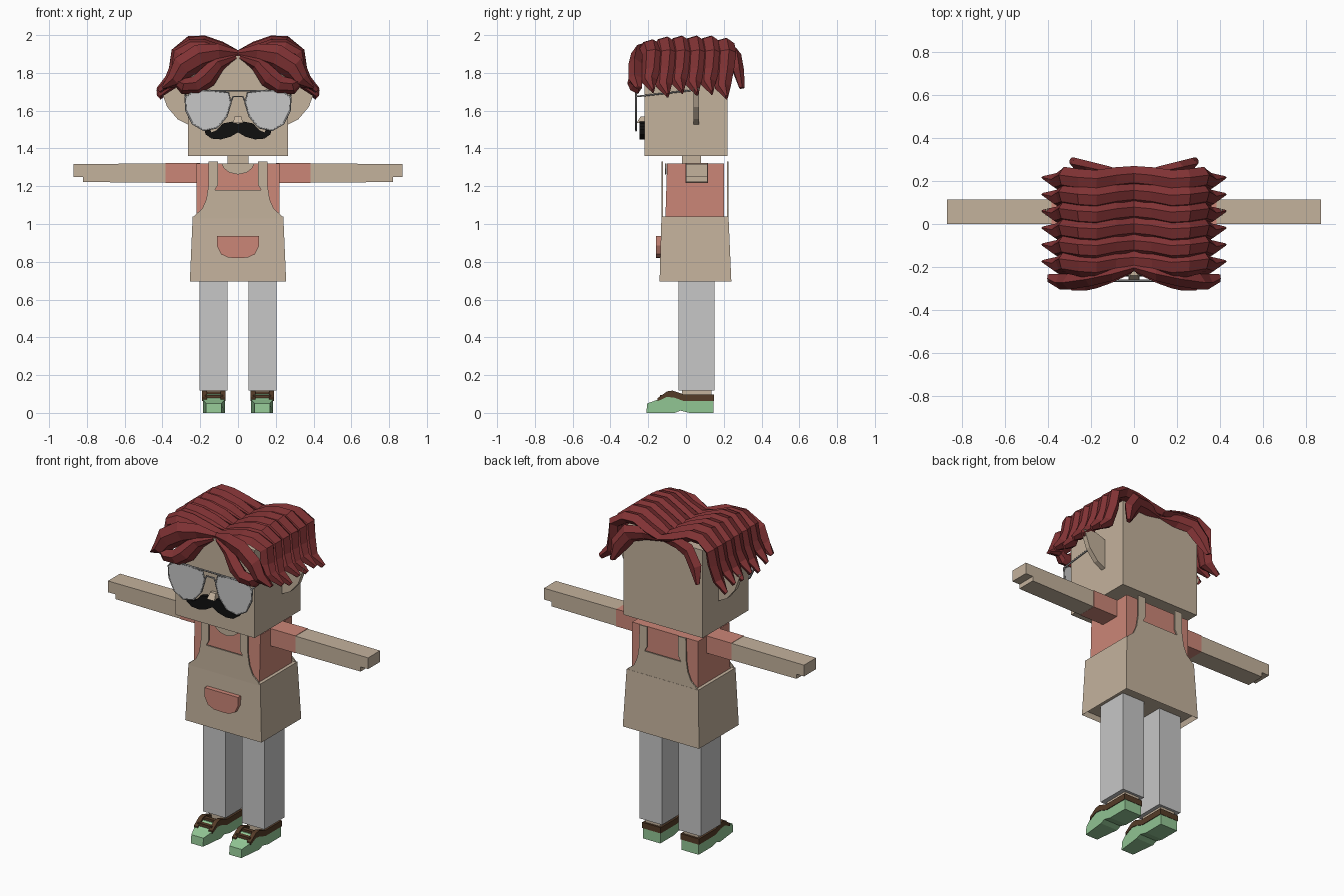
import bpy, bmesh
from mathutils import Vector

if "Cube" in bpy.data.objects:
    bpy.data.objects.remove(bpy.data.objects["Cube"], do_unlink=True)


def material(name, r, g, b):
    m = bpy.data.materials.new(name)
    m.use_nodes = True
    m.diffuse_color = (r, g, b, 1)
    m.node_tree.nodes["Principled BSDF"].inputs["Base Color"].default_value = (r, g, b, 1)
    return m


TAN = material("tan", .55, .445, .335)
GREY = material("light grey", .57, .57, .57)
SALMON = material("salmon", .60, .24, .185)
RED = material("dark red", .215, .032, .034)
GREEN = material("pale green", .29, .57, .30)
BROWN = material("brown", .09, .045, .021)
BLACK = material("black", .005, .005, .005)
STEEL = material("steel grey", .26, .26, .26)
SIDES = ((1, "left"), (-1, "right"))


def finish(name, bm, mat):
    bmesh.ops.recalc_face_normals(bm, faces=bm.faces)
    me = bpy.data.meshes.new(name)
    bm.to_mesh(me)
    bm.free()
    me.materials.append(mat)
    ob = bpy.data.objects.new(name, me)
    bpy.context.collection.objects.link(ob)
    return ob


def loft(name, rings, mat, s=1, recess=None):
    """Skin a list of equal rings and cap both ends; s mirrors in x."""
    bm = bmesh.new()
    loops = [[bm.verts.new((p[0] * s, p[1], p[2])) for p in r] for r in rings]
    n = len(loops[0])
    for a, b in zip(loops, loops[1:]):
        for i in range(n):
            j = (i + 1) % n
            bm.faces.new((a[i], a[j], b[j], b[i]))
    base = bm.faces.new(loops[0])
    bm.faces.new(loops[-1])
    if recess:
        bmesh.ops.recalc_face_normals(bm, faces=bm.faces)
        bmesh.ops.inset_region(bm, faces=[base], thickness=recess)
        bmesh.ops.translate(bm, verts=base.verts, vec=(0, 0, 0.03))
    return finish(name, bm, mat)


def rect(x0, x1, y0, y1, z):
    return [(x0, y0, z), (x1, y0, z), (x1, y1, z), (x0, y1, z)]


def box(name, x0, x1, y0, y1, z0, z1, mat, s=1):
    return loft(name, [rect(x0, x1, y0, y1, z0), rect(x0, x1, y0, y1, z1)], mat, s)


def plate(name, outline, y0, y1, mat, s=1):
    """Front outline (x, z) extruded along y."""
    return loft(name, [[(x, y, z) for x, z in outline] for y in (y0, y1)], mat, s)


def both(half):
    """Complete a half outline that runs between two points on x = 0."""
    return half + [(-x, z) for x, z in reversed(half) if x > 0]


def wire(name, pts, mat, s=1, cyclic=False):
    cu = bpy.data.curves.new(name, "CURVE")
    cu.dimensions = "3D"
    cu.bevel_depth = 0.005
    cu.bevel_resolution = 1
    sp = cu.splines.new("POLY")
    sp.points.add(len(pts) - 1)
    for q, p in zip(sp.points, pts):
        q.co = (p[0] * s, p[1], p[2], 1)
    sp.use_cyclic_u = cyclic
    cu.materials.append(mat)
    bpy.context.collection.objects.link(bpy.data.objects.new(name, cu))


SECTION = ((-1, -.4), (-.55, .6), (.3, 1), (1, .2), (.4, -.8), (-.4, -.8))
Y = Vector((0, 1, 0))


def lock(name, pts, widths, thick, s, broad_y):
    """Hair strand swept along pts; broad_y lays its width along y."""
    pts = [Vector(p) for p in pts]
    rings = []
    for i, p in enumerate(pts):
        t = pts[min(i + 1, len(pts) - 1)] - pts[max(i - 1, 0)]
        cross = Vector((-t.z, 0, t.x)).normalized()
        w, n = (Y, cross) if broad_y else (cross, -Y if p.y < 0 else Y)
        k = thick * (.5 if i in (0, len(pts) - 1) else 1)
        rings.append([p + w * (u * widths[i]) + n * (v * k) for u, v in SECTION])
    loft(name, rings, RED, s)


# Head, neck and nose
box("head", -.265, .265, -.22, .22, 1.36, 1.89, TAN)
box("neck", -.055, .055, -.02, .08, 1.28, 1.37, TAN)
loft("nose", [rect(-.026, .026, -.262, -.21, 1.535), rect(-.018, .018, -.24, -.21, 1.57)], TAN)

# Moustache
plate("moustache", both([(0, 1.53), (.03, 1.542), (.08, 1.532), (.115, 1.495), (.14, 1.485),
      (.155, 1.515), (.177, 1.5), (.172, 1.475), (.14, 1.452), (.09, 1.448), (.04, 1.462),
      (0, 1.485)]), -.245, -.215, BLACK)

# Shirt with neckline
loft("shirt", [rect(-.22, .22, -.11, .2, 1.0), rect(-.22, .22, -.10, .2, 1.32)], SALMON)
plate("neckline", both([(0, 1.262), (.045, 1.272), (.075, 1.295), (.087, 1.321), (0, 1.321)]),
      -.112, -.104, TAN)

# Apron: hollow skirt, front and back bibs with straps, pocket
loft("apron_skirt", [rect(-.255, .255, -.14, .24, .695), rect(-.24, .24, -.13, .225, 1.04)],
     TAN, recess=.012)
bib = both([(0, 1.03), (.24, 1.03), (.225, 1.05), (.19, 1.08), (.168, 1.13), (.157, 1.2),
            (.155, 1.33), (.105, 1.33), (.105, 1.21), (.122, 1.18), (0, 1.18)])
plate("apron_front_bib", bib, -.131, -.123, TAN)
plate("apron_back_bib", bib, .216, .224, TAN)
plate("apron_pocket", both([(0, .82), (.05, .822), (.09, .84), (.112, .885), (.112, .937),
      (0, .937)]), -.16, -.13, SALMON)

lens = [(.05, 1.695), (.15, 1.707), (.24, 1.7), (.28, 1.67), (.275, 1.6), (.24, 1.53),
        (.18, 1.495), (.11, 1.51), (.06, 1.57), (.038, 1.64)]

for s, side in SIDES:
    # Ear
    plate(side + "_ear", [(.25, 1.52), (.32, 1.555), (.375, 1.62), (.412, 1.72), (.33, 1.73),
          (.25, 1.7)], .04, .07, TAN, s)

    # Glasses
    plate(side + "_lens", lens, -.267, -.262, GREY, s)
    wire(side + "_lens_rim", [(x, -.264, z) for x, z in lens], STEEL, s, True)
    wire(side + "_temple", [(.277, -.264, 1.675), (.277, .05, 1.71)], STEEL, s)

    # Sleeve and arm with stepped hand
    box(side + "_sleeve", .2, .385, -.002, .117, 1.218, 1.322, SALMON, s)
    plate(side + "_arm", [(.38, 1.219), (.82, 1.222), (.82, 1.25), (.87, 1.25), (.87, 1.318),
          (.38, 1.32)], 0, .115, TAN, s)

    # Trouser leg and ankle
    box(side + "_trouser_leg", .055, .205, -.04, .15, .118, .75, GREY, s)
    box(side + "_ankle", .078, .178, -.02, .135, .05, .12, TAN, s)

    # Shoe: green body with narrowed toe, brown rails, heel band and laces
    body = [(-.21, 0), (-.06, 0), (-.03, .012), (.02, 0), (.145, 0), (.145, .062), (-.01, .062),
            (-.06, .092), (-.1, .1), (-.15, .07), (-.205, .05)]
    rings = [[(.128 + d * (.7 if y < -.2 else 1), y, z) for y, z in body] for d in (-.058, .058)]
    loft(side + "_shoe", rings, GREEN, s)
    rail = [(.147, .062), (.147, .097), (-.01, .097), (-.07, .118), (-.1, .114), (-.15, .078),
            (-.15, .062), (-.1, .085), (-.06, .08), (-.01, .062)]
    for part, x0, x1 in (("inner", .066, .092), ("outer", .164, .19)):
        loft(f"{side}_shoe_{part}_rail", [[(x, y, z) for y, z in rail] for x in (x0, x1)],
             BROWN, s)
    box(side + "_shoe_heel_band", .07, .186, .125, .147, .062, .097, BROWN, s)
    for i, (y, z) in enumerate(((-.125, .095), (-.08, .112))):
        box(f"{side}_shoe_lace_{i}", .08, .176, y - .012, y + .012, z - .02, z, BROWN, s)

    # Hair strands draped over each side of the parting
    for i in range(6):
        y = -.19 + i * .078
        drop = (.015, -.01, .01, 0, .005, -.02)[i]
        lift = (-.02, -.005, 0, 0, 0, -.012)[i]
        path = [(0, y + .02, 1.9), (.09, y + .012, 1.93 + lift), (.18, y - .005, 1.962 + lift),
                (.25, y, 1.962 + lift), (.32, y + .012, 1.905), (.33, y + .005, 1.82),
                (.355, y - .005, 1.745 + drop), (.42, y + .015, 1.69 + drop)]
        lock(f"{side}_hair_strand_{i}", path, (.05, .052, .056, .056, .054, .05, .042, .008),
             .036, s, True)

    # Hair swept across the forehead
    lock(side + "_fringe_upper", [(0, -.2, 1.9), (.1, -.225, 1.905), (.2, -.25, 1.885),
         (.29, -.265, 1.83), (.335, -.265, 1.76), (.4, -.25, 1.72)],
         (.02, .05, .068, .065, .045, .008), .04, s, False)
    lock(side + "_fringe_lower", [(.01, -.21, 1.885), (.1, -.235, 1.85), (.165, -.26, 1.775),
         (.22, -.27, 1.735), (.29, -.27, 1.73), (.35, -.255, 1.765)],
         (.015, .04, .055, .05, .042, .01), .04, s, False)

    # Hair hanging at the back corners
    lock(side + "_nape_strand", [(0, .215, 1.89), (.11, .235, 1.9), (.2, .26, 1.885),
         (.255, .275, 1.81), (.285, .295, 1.72)],
         (.025, .045, .055, .05, .015), .032, s, False)

# Glasses bridge bars
wire("glasses_top_bar", [(-.2, -.264, 1.705), (.2, -.264, 1.705)], STEEL)
wire("glasses_bridge", [(-.042, -.264, 1.64), (-.025, -.264, 1.675), (.025, -.264, 1.675),
     (.042, -.264, 1.64)], STEEL)
